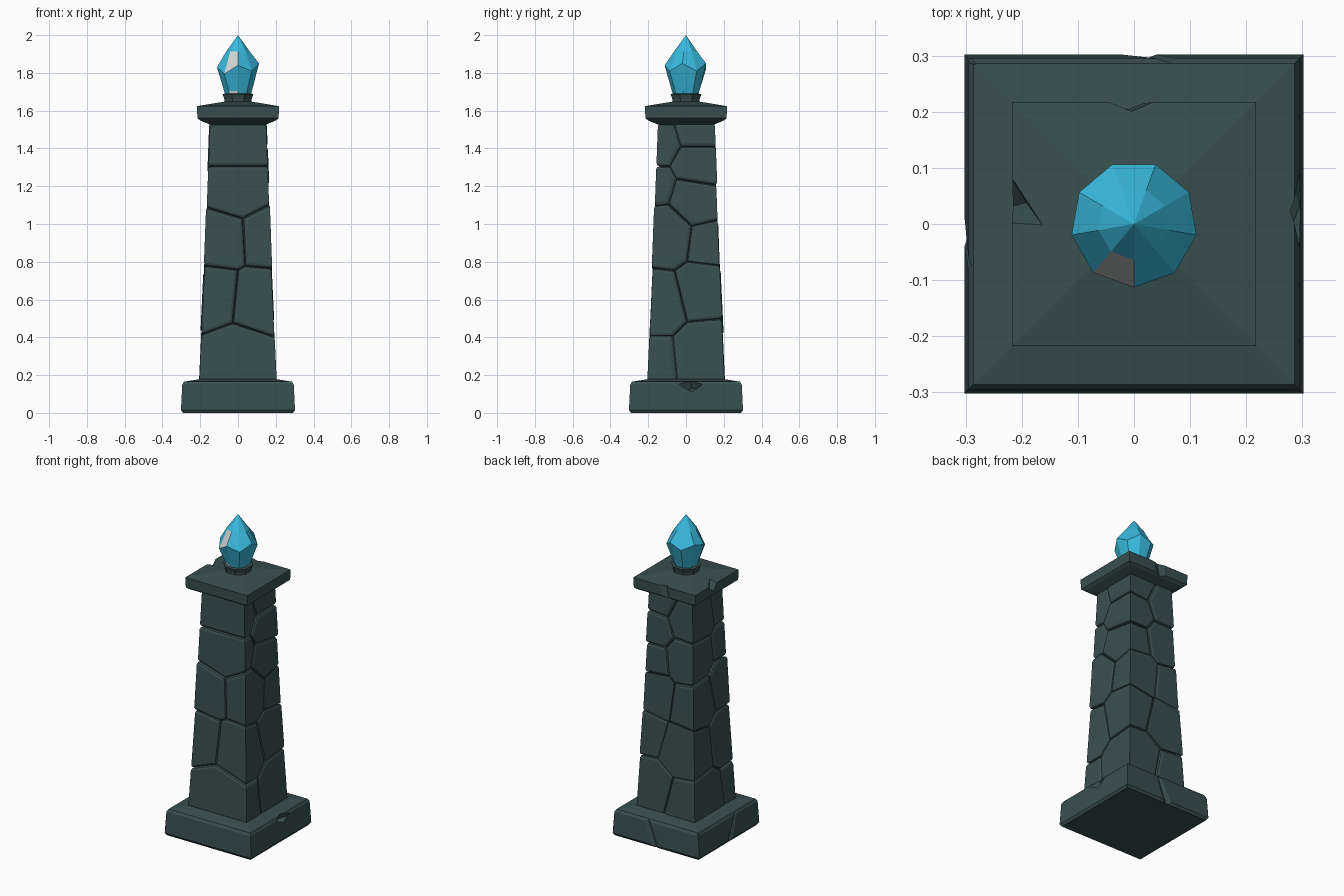
import bpy, bmesh, math, random
from mathutils import Vector, Matrix

if "Cube" in bpy.data.objects:
    bpy.data.objects.remove(bpy.data.objects["Cube"])

random.seed(4)


def material(name, rgb):
    m = bpy.data.materials.new(name)
    m.diffuse_color = (*rgb, 1)
    m.use_nodes = True
    m.node_tree.nodes["Principled BSDF"].inputs["Base Color"].default_value = m.diffuse_color
    return m


STONE = material("dark slate stone", (0.040, 0.078, 0.078))
BLUE = material("crystal blue", (0.042, 0.50, 0.74))
PALE = material("pale crystal facet", (0.66, 0.68, 0.68))


def finish(bm, name, *mats):
    me = bpy.data.meshes.new(name)
    bm.to_mesh(me)
    bm.free()
    for m in mats:
        me.materials.append(m)
    ob = bpy.data.objects.new(name, me)
    bpy.context.collection.objects.link(ob)
    return ob


def loft(profile, n, start, zig=None):
    """Closed n-sided loft through (radius, z) rings; radius 0 makes a tip."""
    bm = bmesh.new()
    rings = []
    for i, (r, z) in enumerate(profile):
        if r == 0:
            rings.append([bm.verts.new((0, 0, z))] * n)
            continue
        rings.append([bm.verts.new((
            r * math.cos(start + k * math.tau / n),
            r * math.sin(start + k * math.tau / n),
            z + (zig[k] if zig and i == 2 else 0))) for k in range(n)])
    bm.faces.new(rings[0][::-1])
    for i, (a, b) in enumerate(zip(rings, rings[1:])):
        for k in range(n):
            j = (k + 1) % n
            vs = [a[k], a[j], b[j], b[k]] if b[k] is not b[j] else [a[k], a[j], b[k]]
            f = bm.faces.new(vs)
            f.material_index = 0
            f.normal_update()
    if profile[-1][0]:
        bm.faces.new(rings[-1])
    return bm


def square(profile):
    return loft([(h * math.sqrt(2), z) for h, z in profile], 4, math.pi / 4)


def chip(ob, loc, size, rot):
    """Cut a wedge-shaped chip out of a slab."""
    bm = bmesh.new()
    bmesh.ops.create_cube(bm, size=1, matrix=Matrix.Diagonal((*size, 1)) @
                          Matrix.Rotation(math.pi / 4, 4, 'Z'))
    cutter = finish(bm, "chip_cutter")
    cutter.hide_render = True
    cutter.location, cutter.rotation_euler = loc, rot
    mod = ob.modifiers.new("chip", 'BOOLEAN')
    mod.operation, mod.object, mod.solver = 'DIFFERENCE', cutter, 'EXACT'
    bpy.context.view_layer.objects.active = ob
    bpy.ops.object.modifier_apply(modifier=mod.name)
    bpy.data.objects.remove(cutter)


# Base slab with worn edges
base = finish(square([(.292, 0), (.302, .015), (.295, .15), (.286, .165), (.2, .179)]),
              "base_slab", STONE)
chip(base, (.04, .305, .1), (.05, .025, .5), (0, .35, 0))
chip(base, (-.305, -.05, .1), (.022, .04, .5), (.4, 0, 0))
chip(base, (.305, .02, .17), (.03, .09, .12), (.2, .5, 0))
chip(base, (-.31, .31, .15), (.04, .04, .2), (.4, .3, .7))

# Cap slab, flared below and sloping on top, with two chips
cap = finish(square([(.145, 1.525), (.2, 1.548), (.215, 1.56), (.217, 1.624), (.07, 1.648)]),
             "cap_slab", STONE)
chip(cap, (-.01, .222, 1.6), (.07, .03, .3), (0, .2, 0))
chip(cap, (-.225, .03, 1.645), (.09, .06, .09), (.4, .6, -.3))

# Stone shaft: a core, and stones cut as cells between seed points
finish(square([(.182, .16), (.127, 1.54)]), "shaft_core", STONE)
SEEDS = [Vector(s) for s in (
    (0, -.14, .30), (.12, .13, .33), (-.13, .10, .27),
    (-.12, -.12, .62), (.10, -.14, .60), (.14, .10, .66), (-.10, .14, .60),
    (-.08, -.12, .92), (.13, -.10, .93), (.10, .13, .90), (-.13, .10, .87),
    (0, -.13, 1.18), (.12, .08, 1.12), (-.10, .12, 1.15),
    (0, -.12, 1.43), (.12, .11, 1.31), (-.11, .11, 1.40), (.10, .11, 1.50))]
shell = bpy.data.meshes.new("shaft_stones")
all_bm = bmesh.new()
for s in SEEDS:
    bm = square([(.203, .165), (.173, .82), (.147, 1.535)])
    for f in bm.faces:
        f.material_index = 1 if abs(f.calc_center_median().to_2d().length) < .01 else 0
    for t in SEEDS:
        if t is s:
            continue
        bmesh.ops.bisect_plane(bm, geom=bm.verts[:] + bm.edges[:] + bm.faces[:],
                               dist=1e-5, plane_co=(s + t) / 2, plane_no=t - s,
                               clear_outer=True)
        gap = [e for e in bm.edges if e.is_boundary]
        if gap:
            for f in bmesh.ops.holes_fill(bm, edges=gap)["faces"]:
                f.material_index = 1
    bmesh.ops.recalc_face_normals(bm, faces=bm.faces[:])
    # Chamfer the joints, then drop the hidden faces between stones
    rim = [e for e in bm.edges if len(e.link_faces) == 2 and
           {f.material_index for f in e.link_faces} == {0, 1}]
    bmesh.ops.bevel(bm, geom=rim, offset=.017, offset_type='OFFSET', segments=2,
                    profile=.5, affect='EDGES', clamp_overlap=True, material=2)
    hidden = [f for f in bm.faces if f.material_index == 1]
    bmesh.ops.delete(bm, geom=hidden, context='FACES')
    grow = random.uniform(1.0, 1.045)
    for v in bm.verts:
        v.co.x *= grow
        v.co.y *= grow
    for f in bm.faces:
        f.material_index = 0
    bm.to_mesh(shell)
    bm.free()
    all_bm.from_mesh(shell)
bpy.data.meshes.remove(shell)
finish(all_bm, "shaft_stones", STONE)

# Collar holding the crystal
finish(loft([(.076, 1.635), (.078, 1.66), (.088, 1.688), (.06, 1.692)], 8, math.pi / 8),
       "crystal_collar", STONE)

# Nine-sided crystal, with pale facets at the front left
bm = loft([(.068, 1.68), (.075, 1.705), (.113, 1.83), (.064, 1.912), (0, 2.0)], 9,
          -math.pi / 2, [.01, -.02, .02, -.02, .02, -.01, .02, 0, -.035])
for f in bm.faces:
    c = f.calc_center_median()
    a = math.degrees(math.atan2(c.y, c.x))
    if -130 < a < -90 and (c.z < 1.70 or 1.82 < c.z < 1.92):
        f.material_index = 1
finish(bm, "crystal", BLUE, PALE)
